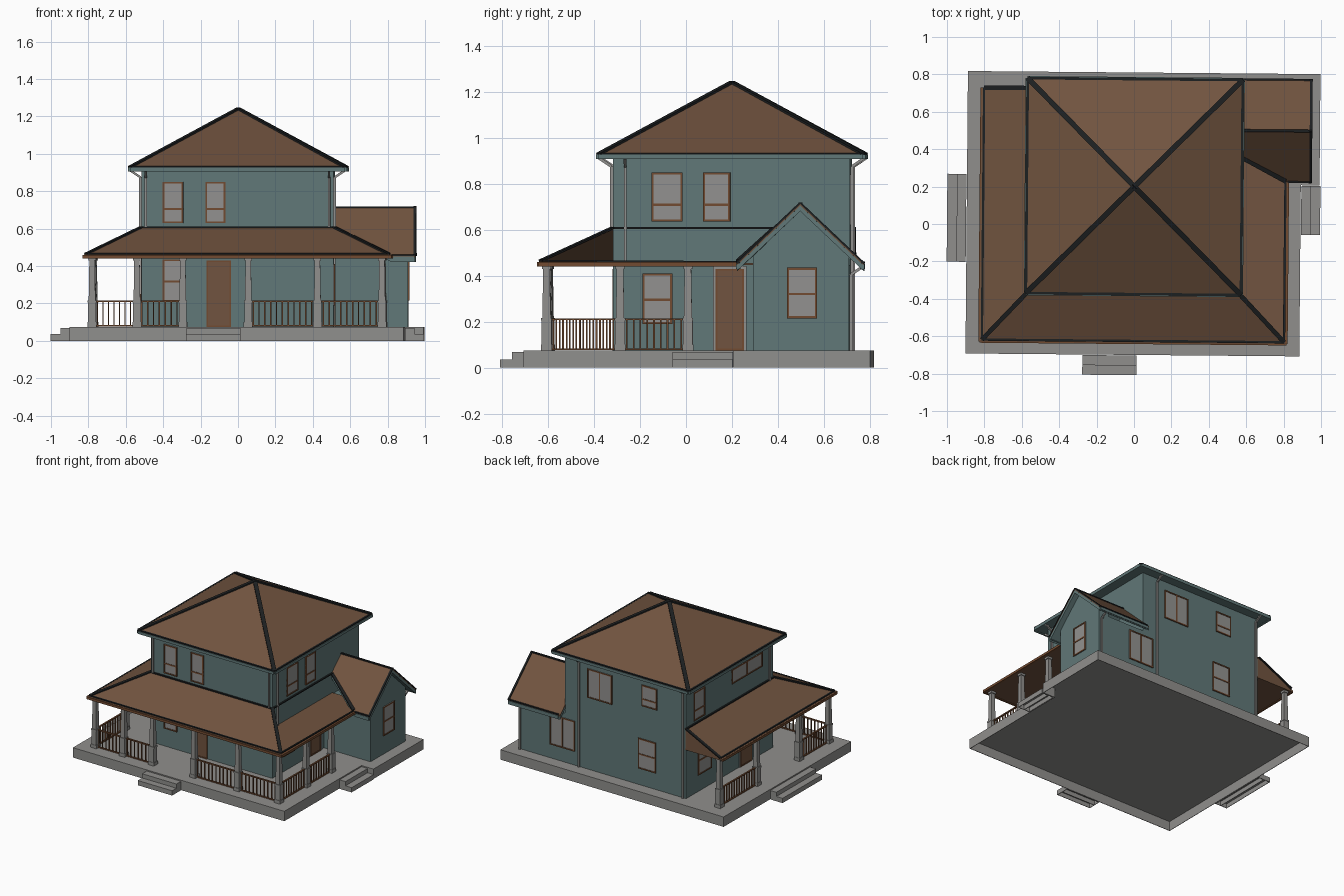
import bpy, bmesh, math
from mathutils import Vector, Matrix

if "Cube" in bpy.data.objects:
    bpy.data.objects.remove(bpy.data.objects["Cube"])

def material(name, r, g, b):
    m = bpy.data.materials.new(name)
    m.diffuse_color = (r, g, b, 1)
    m.use_nodes = True
    m.node_tree.nodes["Principled BSDF"].inputs["Base Color"].default_value = m.diffuse_color
    return m

TEAL = material("teal siding", .118, .188, .188)
ROOF = material("brown shingle", .165, .088, .05)
GREY = material("grey stone", .28, .275, .265)
DARK = material("dark trim", .012, .014, .015)
FRAME = material("brown frame", .17, .07, .03)
GLASS = material("pale grey glass", .29, .285, .275)
parts = []

def finish(name, bm, mat):
    bmesh.ops.recalc_face_normals(bm, faces=bm.faces)
    me = bpy.data.meshes.new(name)
    bm.to_mesh(me)
    bm.free()
    me.materials.append(mat)
    ob = bpy.data.objects.new(name, me)
    bpy.context.collection.objects.link(ob)
    parts.append(ob)
    return ob

def add_box(bm, x0, x1, y0, y1, z0, z1, taper=1):
    c = Vector(((x0 + x1) / 2, (y0 + y1) / 2, (z0 + z1) / 2))
    vs = bmesh.ops.create_cube(bm, size=1)["verts"]
    for v in vs:
        t = taper if v.co.z > 0 else 1
        v.co = c + Vector((v.co.x * (x1 - x0) * t, v.co.y * (y1 - y0) * t, v.co.z * (z1 - z0)))

def boxes(name, mat, *dims):
    bm = bmesh.new()
    for d in dims:
        add_box(bm, *d)
    return finish(name, bm, mat)

def loft(name, mat, rings, start_cap=True):
    """Closed rings of points joined in order, ends capped."""
    bm = bmesh.new()
    rs = [[bm.verts.new(p) for p in r] for r in rings]
    n = len(rs[0])
    for a, b in zip(rs, rs[1:]):
        for i in range(n):
            bm.faces.new((a[i], a[(i + 1) % n], b[(i + 1) % n], b[i]))
    if start_cap:
        bm.faces.new(rs[0])
    bm.faces.new(rs[-1])
    return finish(name, bm, mat)

def hollow(name, pts, z):
    """Open-bottomed shell with the given outline."""
    ob = loft(name, GREY, [[(x, y, h) for x, y in pts] for h in (0, z)], False)
    mod = ob.modifiers.new("thickness", "SOLIDIFY")
    mod.thickness, mod.offset = .005, -1

def rect(x0, x1, y0, y1):
    return [(x0, y0), (x1, y0), (x1, y1), (x0, y1)]

def bars(name, mat, w, h, *segs):
    """Straight bars with a w by h section along each pair of points."""
    bm = bmesh.new()
    for p, q in segs:
        p, q = Vector(p), Vector(q)
        d = (q - p).normalized()
        side = d.cross(Vector((0, 0, 1)))
        side = side.normalized() if side.length > .01 else Vector((1, 0, 0))
        m = Matrix((side, d, side.cross(d))).transposed()
        for v in bmesh.ops.create_cube(bm, size=1)["verts"]:
            v.co = (p + q) / 2 + m @ Vector((v.co.x * w, v.co.y * (q - p).length, v.co.z * h))
    finish(name, bm, mat)

def chain(pts, closed=False):
    return list(zip(pts, pts[1:] + pts[:1] if closed else pts[1:]))

# stone platform and steps, open underneath
hollow("platform", [(-.895, -.7), (.89, -.7), (.89, .215), (.99, .215), (.99, .81), (-.895, .81)], .075)
for name, low, high in (("front", rect(-.27, .02, -.808, -.703), rect(-.27, .02, -.757, -.703)),
                        ("left", rect(-1, -.898, -.21, .26), rect(-.948, -.898, -.21, .26)),
                        ("right", rect(.893, .995, -.05, .212), rect(.893, .943, -.05, .212))):
    hollow(name + "_lower_step", low, .036)
    hollow(name + "_upper_step", high, .068)

# main walls and side wing
boxes("main_walls", TEAL, (-.512, .512, -.312, .717, .075, .91))
loft("wing_gable_wall", TEAL, [[(x, y, z) for y, z in ((.3, .075), (.717, .075), (.717, .485),
     (.505, .685), (.3, .485))] for x in (.82, .905)])
boxes("wing_walls", TEAL, (.5, .83, .3, .717, .075, .447))

# main hip roof with soffit, gutter and dark caps
E, CY = .575, .2
eave = [(-E, CY - E, .93), (E, CY - E, .93), (E, CY + E, .93), (-E, CY + E, .93)]
bm = bmesh.new()
vs = [bm.verts.new(p) for p in eave]
top = bm.verts.new((0, CY, 1.243))
for a, b in chain(vs, True):
    bm.faces.new((a, b, top))
bm.faces.new(vs)
finish("main_roof", bm, ROOF)
boxes("main_soffit", TEAL, (-.565, .565, CY - .565, CY + .565, .908, .928))
bars("main_gutter", TEAL, .022, .02, *[((x, y, .917), (u, v, .917)) for (x, y, _), (u, v, _) in chain(eave, True)])
bars("main_roof_edge", DARK, .014, .009, *chain(eave, True))
bars("main_roof_hips", DARK, .028, .009, *[(p, (0, CY, 1.243)) for p in eave])

# wraparound porch roof: sloped on the left and front, flat deck on the right
outer = [(-.82, .722), (-.82, -.635), (.82, -.635), (.82, .235)]
inner = [(-.507, .722), (-.507, -.307), (.507, -.307), (.507, .39)]
loft("porch_roof", ROOF, [[(*o, .46), (*i, .61), (*i, .602), (*o, .452)]
     for o, i in zip(outer[:3], inner[:3])])
loft("porch_ceiling", ROOF, [[(*o, .446), (*o, .456), (*i, .456), (*i, .446)]
     for o, i in zip(outer[:3] + [(.82, .4)], inner[:3] + [(.507, .4)])])
loft("porch_end_panel", ROOF, [[(-.82, y, .45), (-.51, y, .605), (-.51, y, .45)] for y in (.712, .722)])
bars("porch_fascia", FRAME, .014, .018, *chain([(*o, .45) for o in outer]))
lo = [(x * .985, y + (.01 if y < 0 else 0), .466) for x, y in outer]
hi = [(x * 1.02, y - (.01 if y < 0 else 0), .608) for x, y in inner]
bars("porch_left_front_edge", DARK, .012, .007, *chain(lo[:3]))
bars("porch_right_edge", DARK, .012, .007, (lo[2], (lo[3][0], lo[3][1], .46)))
bars("porch_roof_flashing", DARK, .014, .008, *chain(hi))
bars("porch_roof_hips", DARK, .024, .008, *zip(lo, hi))

# wing gable roof: shingles over a teal deck, front slope trimmed along the valley
def slope_z(y):
    return .715 - .945 * abs(y - .505)
front = [(.507, .505), (.945, .505), (.945, .23), (.82, .23), (.507, .39)]
back = [(.507, .505), (.945, .505), (.945, .78), (.507, .78)]
for name, outline in (("front", front), ("back", back)):
    for layer, mat, a, b in (("roof", ROOF, 0, .01), ("deck", TEAL, .0101, .034)):
        loft(f"wing_{name}_{layer}", mat, [[(x, y, slope_z(y) - d) for x, y in outline] for d in (a, b)])
bars("wing_roof_caps", DARK, .014, .008, ((.5, .505, .715), (.948, .505, .715)),
     ((.942, .23, .457), (.942, .505, .717)), ((.942, .78, .457), (.942, .505, .717)),
     ((.82, .233, .457), (.948, .233, .457)), ((.52, .777, .457), (.948, .777, .457)))
bars("wing_gutters", TEAL, .018, .02, ((.83, .235, .44), (.94, .235, .44)), ((.52, .775, .44), (.94, .775, .44)))

# porch columns: pier, tapered shaft, cap
FY, SX = -.6, .775
spots = [(x, FY) for x in (-SX, -.535, -.29, .06, .43, SX)]
spots += [(SX, -.28), (SX, .015), (-SX, -.25), (-SX, .25), (-SX, .69)]
for n, (x, y) in enumerate(spots):
    boxes(f"porch_column_{n + 1}", GREY,
          (x - .024, x + .024, y - .024, y + .024, .075, .1),
          (x - .021, x + .021, y - .021, y + .021, .1, .205),
          (x - .023, x + .023, y - .023, y + .023, .205, .217),
          (x - .018, x + .018, y - .018, y + .018, .217, .43, .8),
          (x - .02, x + .02, y - .02, y + .02, .43, .447))

# railings between columns
def railing(name, p, q):
    p, q = Vector((*p, 0)), Vector((*q, 0))
    bm = bmesh.new()
    ex, ey = (0, .006) if abs(q.x - p.x) > .01 else (.006, 0)
    x0, x1 = sorted((p.x, q.x))
    y0, y1 = sorted((p.y, q.y))
    add_box(bm, x0 - ex, x1 + ex, y0 - ey, y1 + ey, .207, .215)
    add_box(bm, x0 - ex, x1 + ex, y0 - ey, y1 + ey, .078, .084)
    n = round((q - p).length / .03)
    for i in range(1, n):
        c = p.lerp(q, i / n)
        add_box(bm, c.x - .0035, c.x + .0035, c.y - .0035, c.y + .0035, .08, .21)
    finish(name, bm, FRAME)

rails = [((-SX, FY), (-.54, FY)), ((-.54, FY), (-.29, FY)), ((.055, FY), (.43, FY)),
         ((.43, FY), (SX, FY)), ((SX, FY), (SX, -.28)), ((SX, -.28), (SX, .015)),
         ((-SX, FY), (-SX, -.25)), ((-SX, .25), (-SX, .69))]
for n, (p, q) in enumerate(rails):
    railing(f"porch_railing_{n + 1}", p, q)

# windows and doors; wall = (axis, sign, plane)
FRONT, BACK, RIGHT, LEFT, WING = ("y", -1, -.312), ("y", 1, .717), ("x", 1, .512), ("x", -1, -.512), ("x", 1, .905)

def on_wall(wall, u0, u1, z0, z1, depth):
    axis, s, plane = wall
    a, b = sorted((plane - s * .002, plane + s * depth))
    return (a, b, u0, u1, z0, z1) if axis == "x" else (u0, u1, a, b, z0, z1)

def border(wall, u0, u1, z0, z1, w, d):
    return [on_wall(wall, *r, d) for r in ((u0, u0 + w, z0, z1), (u1 - w, u1, z0, z1),
            (u0, u1, z1 - w, z1), (u0, u1, z0, z0 + w))]

def window(name, wall, u0, u1, z0, z1, double=False):
    boxes(name + "_glass", GLASS, on_wall(wall, u0, u1, z0, z1, .004))
    c, m = (u0 + u1) / 2, z0 + (z1 - z0) * (.34 if z0 > .5 else .48)
    mid = (c - .005, c + .005, z0, z1) if double else (u0, u1, m - .005, m + .005)
    boxes(name + "_frame", FRAME, *border(wall, u0, u1, z0, z1, .009, .008), on_wall(wall, *mid, .007))

def door(name, wall, u0, u1, casing=True):
    boxes(name, ROOF, on_wall(wall, u0, u1, .075, .425, .005))
    boxes(name + "_frame", FRAME, *border(wall, u0, u1, .075, .43, .008, .008))
    if casing:
        boxes(name + "_casing", GREY, *border(wall, u0 - .012, u1 + .012, .075, .442, .012, .007)[:3])

for n, w in enumerate([
        (FRONT, -.4, -.29, .63, .85), (FRONT, -.172, -.065, .63, .85), (FRONT, -.4, -.29, .21, .435),
        (RIGHT, -.145, -.01, .635, .85), (RIGHT, .078, .197, .635, .85), (RIGHT, -.185, -.055, .19, .41),
        (WING, .447, .577, .215, .435),
        (BACK, .11, .32, .62, .84, True), (BACK, -.27, -.14, .68, .84), (BACK, -.26, -.11, .2, .43),
        (BACK, .425, .635, .18, .41, True),
        (LEFT, .5, .63, .63, .845), (LEFT, -.18, .18, .74, .85, True), (LEFT, .42, .58, .2, .425)]):
    window(f"window_{n + 1}", *w)
door("front_door", FRONT, -.165, -.035, False)
door("right_door", RIGHT, .133, .256)
door("left_door", LEFT, -.05, .08)

# downspouts with elbows up to the gutters
def downspout(name, x, y, dx, dy, z0, z1):
    a = (x + dx * .055, y + dy * .055, z1 + .012)
    b = (x, y, z1 - .025)
    bars(name, GREY, .012, .012, (a, b), (b, (x, y, z0)))

for s in (-1, 1):
    side = "left" if s < 0 else "right"
    downspout(f"{side}_front_downspout", s * .49, -.32, 0, -1, .61, .9)
    downspout(f"{side}_side_downspout", s * .52, -.26, s, 0, .46, .9)
    downspout(f"{side}_back_downspout", .39 if s > 0 else -.49, .725, 0, 1, .075, .9)
downspout("wing_downspout", .885, .725, 0, 1, .075, .43)

# the whole house sits very slightly turned
turn = Matrix.Rotation(math.radians(-.5), 4, "Z")
for ob in parts:
    ob.data.transform(turn)
